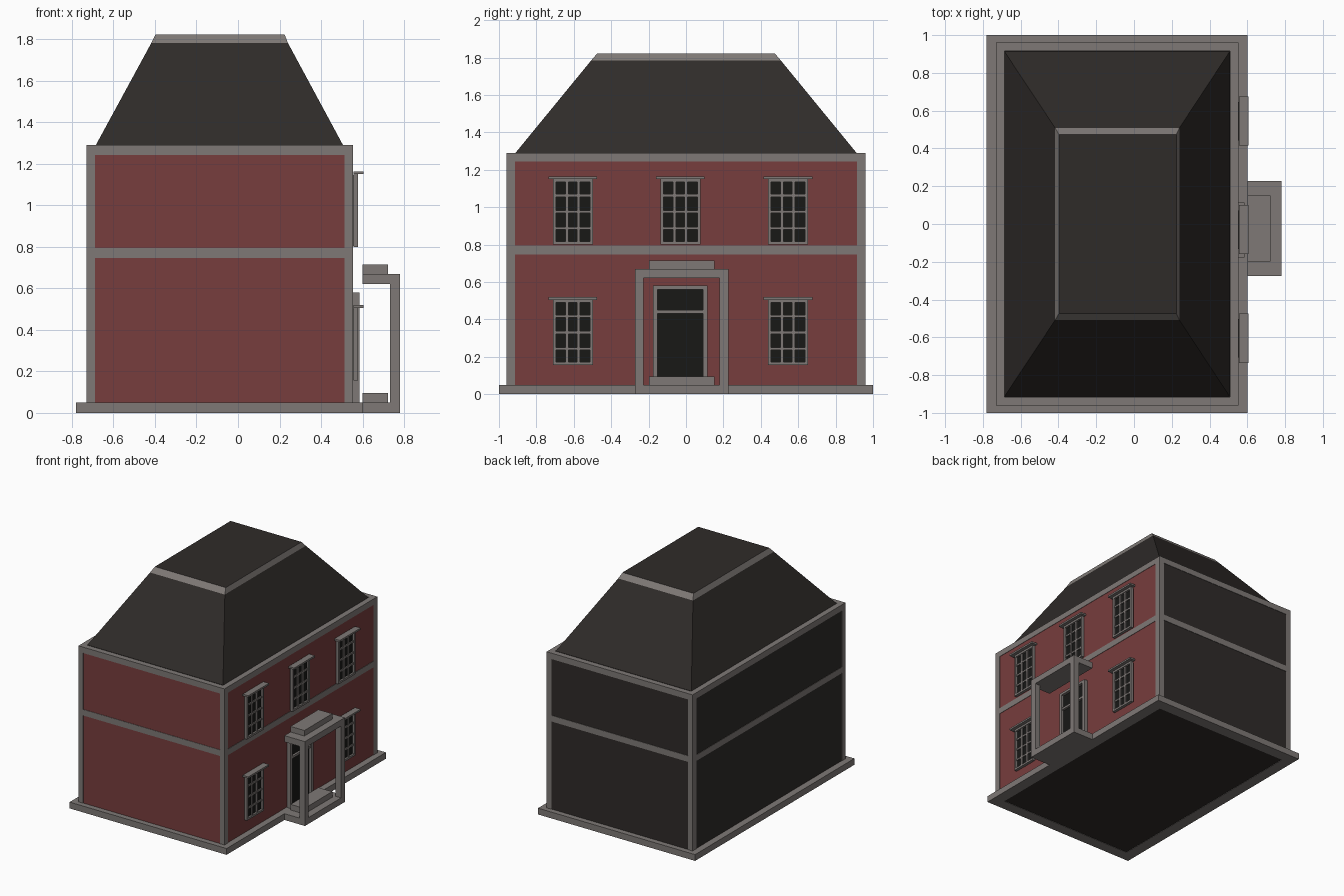
import bpy

if "Cube" in bpy.data.objects:
    bpy.data.objects.remove(bpy.data.objects["Cube"])


def material(name, r, g, b):
    m = bpy.data.materials.new(name)
    m.diffuse_color = (r, g, b, 1)
    m.use_nodes = True
    m.node_tree.nodes["Principled BSDF"].inputs["Base Color"].default_value = m.diffuse_color
    return m


TRIM = material("stone_trim", 0.21, 0.19, 0.18)
RED = material("red_wall", 0.185, 0.047, 0.047)
DARK = material("dark_slate", 0.028, 0.024, 0.022)
GLASS = material("dark_glass", 0.009, 0.009, 0.008)

QUADS = [(3, 2, 1, 0), (4, 5, 6, 7), (0, 1, 5, 4), (1, 2, 6, 5), (2, 3, 7, 6), (3, 0, 4, 7)]


def rect(x0, x1, y0, y1, z):
    return [(x0, y0, z), (x1, y0, z), (x1, y1, z), (x0, y1, z)]


def build(name, verts, faces, mats):
    me = bpy.data.meshes.new(name)
    me.from_pydata(verts, [], faces)
    for m in mats:
        me.materials.append(m)
    ob = bpy.data.objects.new(name, me)
    bpy.context.collection.objects.link(ob)
    return ob


def boxes(name, mat, *list_of_bounds):
    """One object made of boxes given as (x0, x1, y0, y1, z0, z1)."""
    verts, faces = [], []
    for x0, x1, y0, y1, z0, z1 in list_of_bounds:
        n = len(verts)
        verts += rect(x0, x1, y0, y1, z0) + rect(x0, x1, y0, y1, z1)
        faces += [tuple(n + i for i in q) for q in QUADS]
    return build(name, verts, faces, [mat])


def ring(name, mat, x0, x1, y0, y1, z0, z1, w):
    """Rectangular frame lying flat, w wide."""
    verts = []
    for z in (z0, z1):
        verts += rect(x0, x1, y0, y1, z) + rect(x0 + w, x1 - w, y0 + w, y1 - w, z)
    faces = []
    for i in range(4):
        j = (i + 1) % 4
        faces += [(i, j, j + 8, i + 8), (j + 4, i + 4, i + 12, j + 12),
                  (i + 8, j + 8, j + 12, i + 12), (j, i, i + 4, j + 4)]
    return build(name, verts, faces, [mat])


# Walls: red on the front and the door side, dark on the back and left
walls = boxes("walls", RED, (-0.727, 0.55, -0.957, 0.957, 0.03, 1.28))
walls.data.materials.append(DARK)
for p in walls.data.polygons:
    if p.normal.x < -0.5 or p.normal.y > 0.5 or abs(p.normal.z) > 0.5:
        p.material_index = 1

# Plinth, floor, floor bands and corner posts
ring("plinth", TRIM, -0.78, 0.60, -1, 1, 0, 0.05, 0.09)
boxes("floor", DARK, (-0.69, 0.51, -0.91, 0.91, 0.003, 0.04))
for name, z0, z1 in (("middle_band", 0.747, 0.795), ("top_band", 1.243, 1.29)):
    ring(name, TRIM, -0.73, 0.553, -0.96, 0.96, z0, z1, 0.044)
boxes("corner_posts", TRIM, *[(x, x + 0.041, y, y + 0.047, 0.05, 1.243)
                              for x in (-0.73, 0.512) for y in (-0.96, 0.913)])

# Hipped roof with a flat top and pale bevelled edge
levels = [(-0.685, 0.506, 0.912, 1.275), (-0.685, 0.506, 0.912, 1.29),
          (-0.417, 0.24, 0.508, 1.783), (-0.398, 0.225, 0.475, 1.822)]
verts, faces = [], [(3, 2, 1, 0), (12, 13, 14, 15)]
for x0, x1, y, z in levels:
    verts += rect(x0, x1, -y, y, z)
for k in range(3):
    for i in range(4):
        a, b = 4 * k + i, 4 * k + (i + 1) % 4
        faces.append((a, b, b + 4, a + 4))
roof = build("roof", verts, faces, [DARK, TRIM])
for p in roof.data.polygons[-4:]:
    p.material_index = 1


# Windows: 3 by 4 panes with a lintel
def window(tag, yc, z):
    y0, y1, h, f = yc - 0.107, yc + 0.107, 0.35, 0.016
    boxes("window_glass_" + tag, GLASS, (0.548, 0.563, y0 + 0.005, y1 - 0.005, z + 0.005, z + h - 0.005))
    bars = [(0.556, 0.578, y0, y0 + f, z, z + h), (0.556, 0.578, y1 - f, y1, z, z + h),
            (0.556, 0.578, y0 + f, y1 - f, z, z + f), (0.556, 0.578, y0 + f, y1 - f, z + h - f, z + h)]
    for i in (-1, 1):
        y = yc + i * 0.031
        bars.append((0.558, 0.573, y - 0.008, y + 0.008, z + f, z + h - f))
    for i in (1, 2, 3):
        c = z + i * h / 4
        bars.append((0.558, 0.572, y0 + f, y1 - f, c - 0.007, c + 0.007))
    bars.append((0.556, 0.605, yc - 0.13, yc + 0.13, z + h, z + h + 0.014))
    boxes("window_frame_" + tag, TRIM, *bars)


for i, yc in enumerate((-0.605, -0.03, 0.545)):
    window("upper_%d" % i, yc, 0.80)
    if i != 1:
        window("lower_%d" % i, yc, 0.155)

# Door with transom light
boxes("door_panel", GLASS, (0.548, 0.563, -0.17, 0.11, 0.05, 0.57))
boxes("door_frame", TRIM,
      (0.553, 0.585, -0.177, -0.152, 0.05, 0.58), (0.553, 0.585, 0.09, 0.115, 0.05, 0.58),
      (0.553, 0.585, -0.152, 0.09, 0.56, 0.58), (0.553, 0.58, -0.152, 0.09, 0.432, 0.45))

# Porch
boxes("porch_base", TRIM, (0.60, 0.78, -0.274, 0.227, 0, 0.05))
boxes("porch_step", TRIM, (0.60, 0.722, -0.198, 0.152, 0.05, 0.095))
boxes("porch_posts", TRIM, *[(0.733, 0.78, y, y + 0.048, 0.05, 0.62) for y in (-0.274, 0.179)])
boxes("porch_roof", TRIM, (0.60, 0.78, -0.274, 0.227, 0.62, 0.67))
boxes("porch_roof_cap", TRIM, (0.60, 0.722, -0.198, 0.152, 0.67, 0.714))
